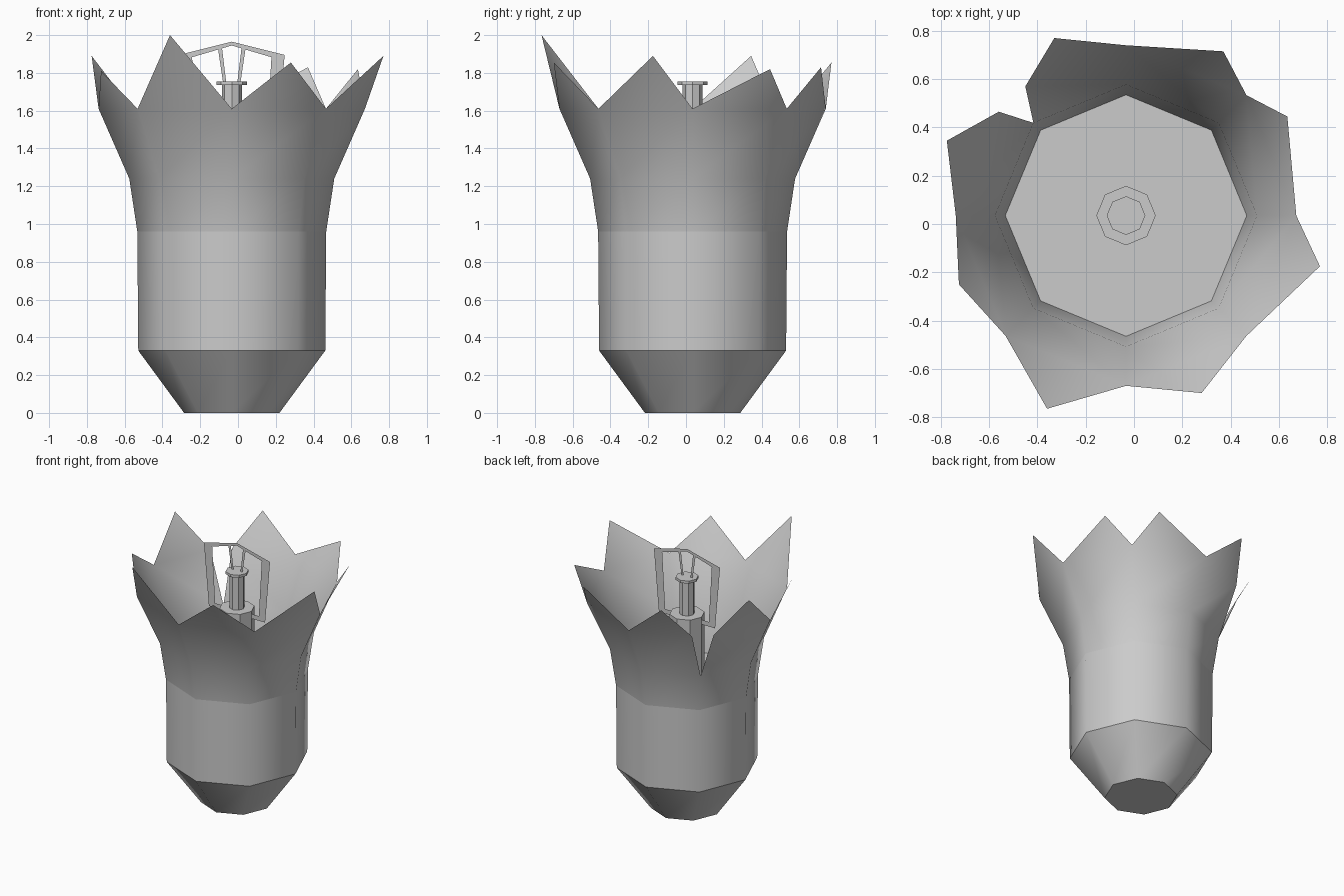
import bpy, math

if "Cube" in bpy.data.objects:
    bpy.data.objects.remove(bpy.data.objects["Cube"])

CX, CY = -0.033, 0.035   # axis of the bulb
N = 8


def ring(r, z):
    return [(CX + r * math.cos(2 * math.pi * i / N),
             CY + r * math.sin(2 * math.pi * i / N), z) for i in range(N)]


def make(name, verts, faces, smooth=None):
    me = bpy.data.meshes.new(name)
    me.from_pydata(verts, [], faces)
    me.update()
    ob = bpy.data.objects.new(name, me)
    bpy.context.collection.objects.link(ob)
    if smooth:
        bpy.ops.object.select_all(action='DESELECT')
        ob.select_set(True)
        bpy.context.view_layer.objects.active = ob
        bpy.ops.object.shade_smooth_by_angle(angle=math.radians(smooth))
    return ob


def lathe(name, profile, smooth=None, bottom=True, top=True):
    verts, faces = [], []
    for r, z in profile:
        verts += ring(r, z)
    for k in range(len(profile) - 1):
        for i in range(N):
            j = (i + 1) % N
            faces.append((k * N + i, k * N + j, (k + 1) * N + j, (k + 1) * N + i))
    if bottom:
        faces.append(tuple(reversed(range(N))))
    if top:
        faces.append(tuple(range(len(verts) - N, len(verts))))
    return make(name, verts, faces, smooth)


# Metal base: tapered foot and socket cylinder
lathe("base_tip", [(0.2525, 0), (0.495, 0.33)], 50, top=False)
lathe("base_socket", [(0.495, 0.33), (0.5, 0.96)], 60, bottom=False)

# Broken glass: flaring shell with one jagged shard per side
tips = [(0.635, 0.445, 1.82), (0.37, 0.715, 1.83), (-0.33, 0.77, 1.855),
        (-0.775, 0.345, 1.89), (-0.725, -0.25, 1.81), (-0.36, -0.765, 2.0),
        (0.28, -0.70, 1.855), (0.77, -0.175, 1.89)]
verts = ring(0.5, 0.96) + ring(0.5425, 1.24) + ring(0.705, 1.61) + tips
# Ends of the deep crack at the back left corner
verts += [(-0.45, 0.57, 1.61), (-0.56, 0.465, 1.61)]
faces = []
for i in range(N):
    j = (i + 1) % N
    a, b = 16 + i, 16 + j
    if i == 2:
        b = 32
    if i == 3:
        a = 33
    faces += [(i, j, 8 + j, 8 + i), (8 + i, 8 + j, b, a), (a, b, 24 + i)]
# Drop the ring corner that the crack removed
faces = [tuple(v - (v > 19) for v in f) for f in faces]
del verts[19]
make("broken_glass", verts, faces, 60)

# Glass stem with thin post and flange
lathe("stem", [(0.123, 0.96), (0.123, 1.475)])
lathe("post", [(0.053, 1.475), (0.053, 1.735)])
lathe("post_flange", [(0.08, 1.735), (0.08, 1.755)])

# Flat filament frame and inner wires, mirrored about the axis
fv, ff = [], []
for s in (1, -1):
    quads = [
        [(0, 1.965), (0, 1.945), (0.21, 1.883), (0.28, 1.895)],
        [(0.28, 1.895), (0.21, 1.883), (0.185, 1.455), (0.238, 1.42)],
        [(0.238, 1.42), (0.185, 1.455), (0.10, 1.455), (0.10, 1.42)],
        [(0.073, 1.93), (0.052, 1.935), (0.03, 1.755), (0.047, 1.755)],
    ]
    for q in quads:
        n = len(fv)
        fv += [(CX + s * x, CY, z) for x, z in q]
        ff.append((n, n + 1, n + 2, n + 3) if s < 0 else (n + 3, n + 2, n + 1, n))
make("filament_frame", fv, ff)
